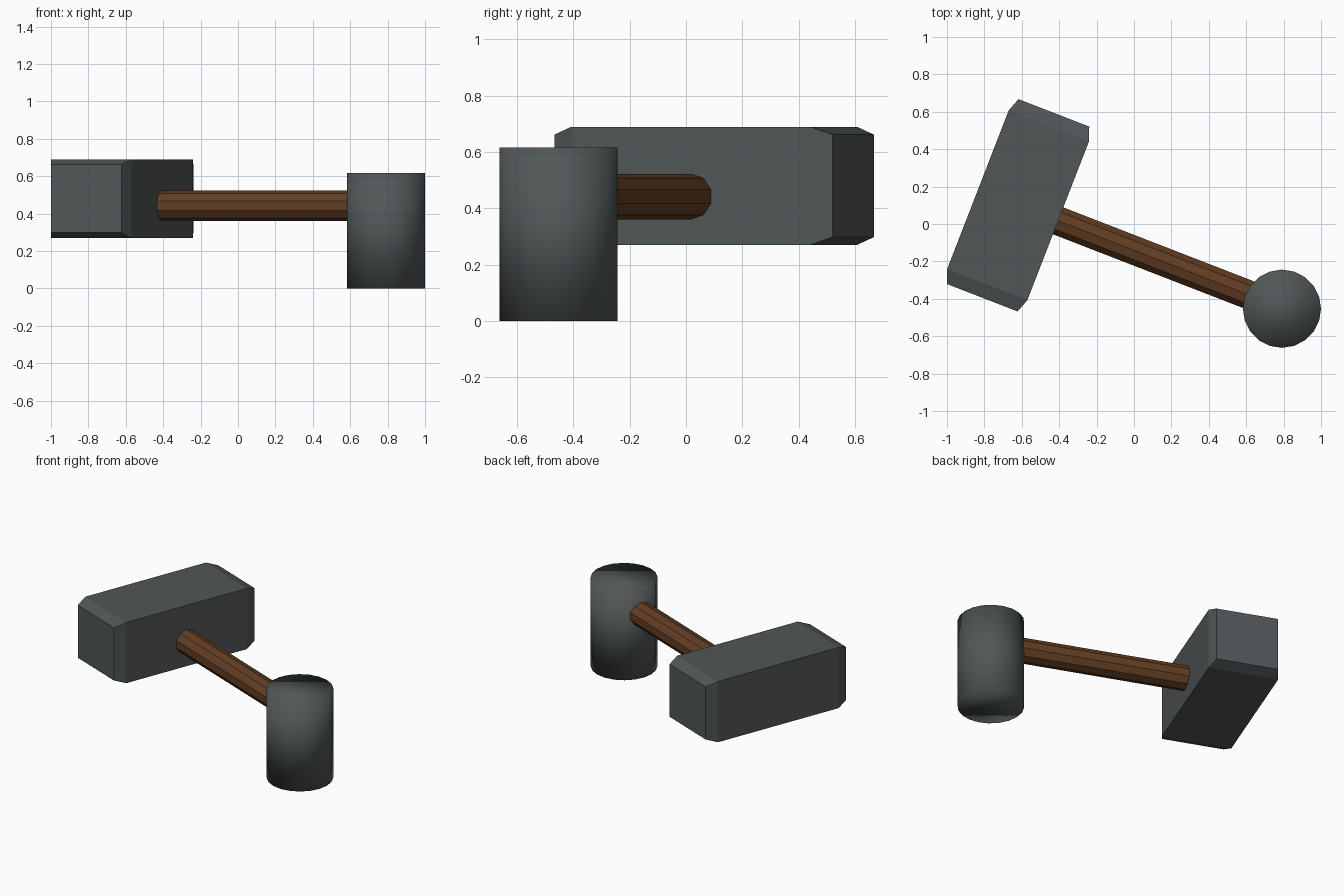
import bpy, bmesh, math
from mathutils import Matrix, Vector

cube = bpy.data.objects.get("Cube")
if cube:
    bpy.data.objects.remove(cube, do_unlink=True)


def material(name, rgb):
    mat = bpy.data.materials.new(name)
    mat.use_nodes = True
    mat.diffuse_color = (*rgb, 1)
    mat.node_tree.nodes["Principled BSDF"].inputs["Base Color"].default_value = (*rgb, 1)
    return mat


def add_part(name, bm, mat, smooth=False):
    bmesh.ops.recalc_face_normals(bm, faces=bm.faces)
    for face in bm.faces:
        face.smooth = smooth
    mesh = bpy.data.meshes.new(name)
    bm.to_mesh(mesh)
    bm.free()
    mesh.materials.append(mat)
    obj = bpy.data.objects.new(name, mesh)
    bpy.context.collection.objects.link(obj)
    return obj


steel = material("dark steel", (0.083, 0.094, 0.097))
wood = material("brown wood", (0.125, 0.048, 0.017))

# Whole tool is turned about z; the handle runs along local x
turn = Matrix.Rotation(math.radians(-21.2), 4, 'Z')
block_centre = Vector((-0.62, 0.10, 0.48))

# Block head: rectangular rings tapered at both ends
bm = bmesh.new()
rings = []
for y, hx, hz in ((-0.53, 0.203, 0.182), (-0.455, 0.23, 0.21),
                  (0.455, 0.23, 0.21), (0.53, 0.203, 0.182)):
    rings.append([bm.verts.new((sx * hx, y, sz * hz))
                  for sx, sz in ((-1, -1), (1, -1), (1, 1), (-1, 1))])
for a, b in zip(rings, rings[1:]):
    for i in range(4):
        j = (i + 1) % 4
        bm.faces.new((a[i], a[j], b[j], b[i]))
bm.faces.new(rings[0])
bm.faces.new(rings[-1])
bm.transform(Matrix.Translation(block_centre) @ turn)
add_part("block_head", bm, steel)

# Handle: ten flat sides with an edge on top, sunk into both heads
start, end = 0.2, 1.4
bm = bmesh.new()
bmesh.ops.create_cone(bm, cap_ends=True, segments=10, radius1=0.081,
                      radius2=0.081, depth=end - start)
top = max(bm.verts, key=lambda v: v.co.y).co
bm.transform(Matrix.Rotation(math.pi / 2 - math.atan2(top.y, top.x), 4, 'Z'))
bm.transform(Matrix.Rotation(math.pi / 2, 4, 'X'))
bm.transform(Matrix.Rotation(math.pi / 2, 4, 'Z'))
bm.transform(Matrix.Translation((block_centre.x, block_centre.y, 0.442)) @ turn
             @ Matrix.Translation(((start + end) / 2, 0, 0)))
add_part("handle", bm, wood)

# Round head: upright cylinder with soft shading
bm = bmesh.new()
bmesh.ops.create_cone(bm, cap_ends=True, segments=20, radius1=0.209,
                      radius2=0.209, depth=0.617)
bm.transform(Matrix.Translation((0.791, -0.453, 0.3085)))
add_part("round_head", bm, steel, smooth=True)
